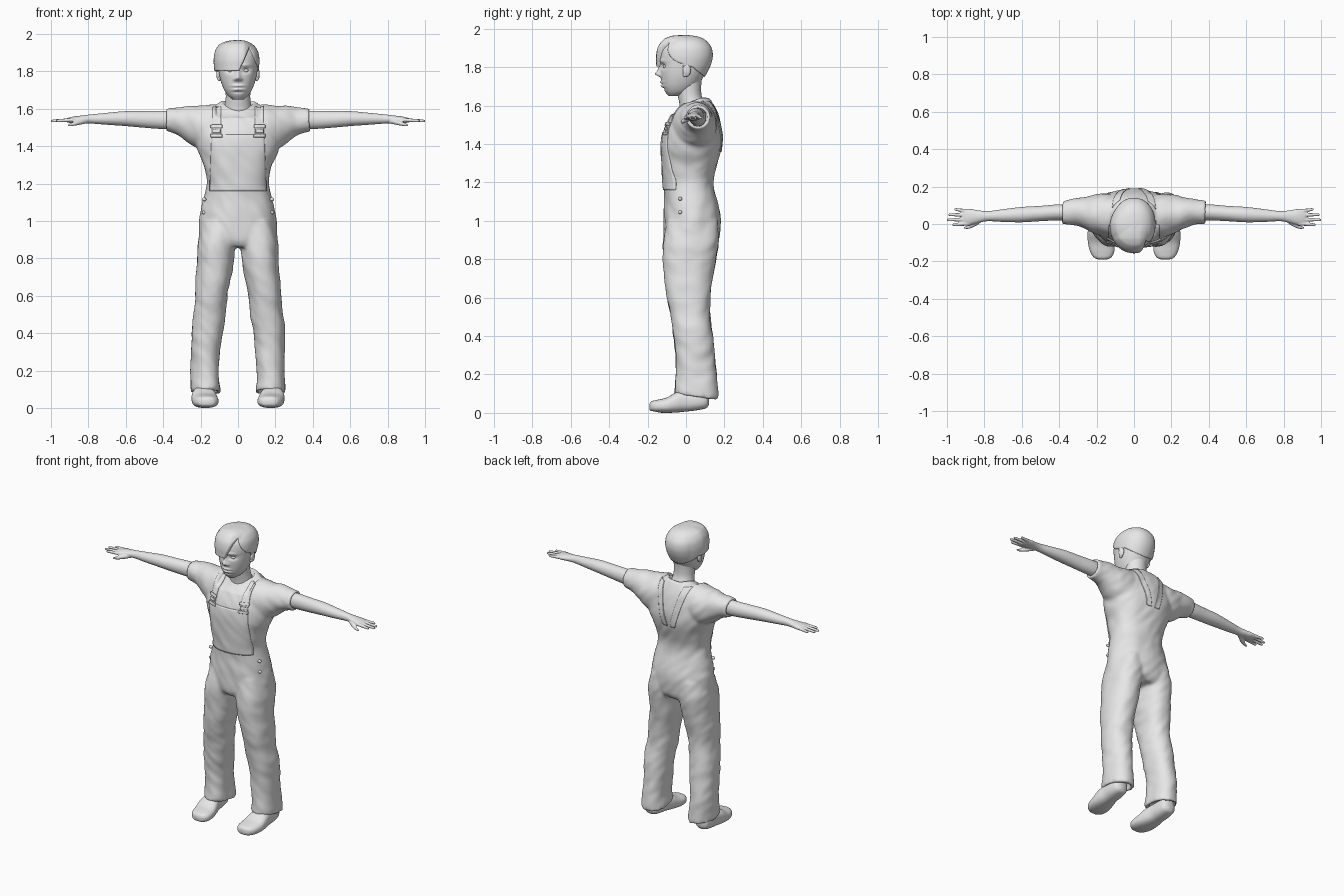
import bpy, bmesh, math
from mathutils import Vector, noise
from mathutils.bvhtree import BVHTree

if "Cube" in bpy.data.objects:
    bpy.data.objects.remove(bpy.data.objects["Cube"])

grey = bpy.data.materials.new("plain_grey")
grey.diffuse_color = (0.8, 0.8, 0.8, 1)
grey.use_nodes = True
grey.node_tree.nodes["Principled BSDF"].inputs["Base Color"].default_value = grey.diffuse_color


def clamp(t):
    return max(0.0, min(1.0, t))


def gauss(a, b=0.0):
    return math.exp(-a * a - b * b)


def resample(rings, n):
    """Smooth curve through the ring settings."""
    p = [rings[0]] + list(rings) + [rings[-1]]
    out = []
    for i in range(1, len(p) - 2):
        for k in range(n):
            t = k / n
            out.append([0.5 * (2 * b + (c - a) * t + (2 * a - 5 * b + 4 * c - d) * t * t
                               + (3 * b - a - 3 * c + d) * t ** 3)
                        for a, b, c, d in zip(*p[i - 1:i + 3])])
    return out + [list(rings[-1])]


def loft(bm, rings, axis, n=5, segs=36, power=2.0, hollow=0.0):
    """Rings are (x, y, z, radius_u, radius_v) stacked along an axis."""
    rings = resample(rings, n)
    a = "xyz".index(axis)
    u, v = [i for i in range(3) if i != a]
    if hollow:  # recessed opening at the last ring
        for step in (0, hollow):
            r = rings[-1][:]
            if not step:
                r[3] *= 0.76
                r[4] *= 0.76
            r[a] += step
            rings.append(r)
    loops = []
    for r in rings:
        loop = []
        for k in range(segs):
            t = 2 * math.pi * k / segs
            c, s = math.cos(t), math.sin(t)
            co = list(r[:3])
            co[u] += r[3] * math.copysign(abs(c) ** (2 / power), c)
            co[v] += r[4] * math.copysign(abs(s) ** (2 / power), s)
            loop.append(bm.verts.new(co))
        loops.append(loop)
    for l0, l1 in zip(loops, loops[1:]):
        for k in range(segs):
            j = (k + 1) % segs
            bm.faces.new((l0[k], l0[j], l1[j], l1[k]))
    bm.faces.new(loops[0])
    bm.faces.new(loops[-1])


def finish(bm, name, voxel=0, smooth=4):
    bmesh.ops.recalc_face_normals(bm, faces=bm.faces[:])
    me = bpy.data.meshes.new(name)
    bm.to_mesh(me)
    bm.free()
    ob = bpy.data.objects.new(name, me)
    bpy.context.collection.objects.link(ob)
    if voxel:  # fuse overlapping lofts into one skin
        m = ob.modifiers.new("fuse", 'REMESH')
        m.mode, m.voxel_size = 'VOXEL', voxel
        m = ob.modifiers.new("soften", 'SMOOTH')
        m.factor, m.iterations = 0.5, smooth
        dg = bpy.context.evaluated_depsgraph_get()
        new = bpy.data.meshes.new_from_object(ob.evaluated_get(dg))
        ob.modifiers.clear()
        ob.data = new
    ob.data.materials.clear()
    ob.data.materials.append(grey)
    ob.data.shade_smooth()
    return ob


def ball(name, loc, size):
    bm = bmesh.new()
    bmesh.ops.create_uvsphere(bm, u_segments=20, v_segments=12, radius=1)
    for v in bm.verts:
        v.co = Vector(loc) + Vector([a * b for a, b in zip(v.co, size)])
    return finish(bm, name)


def span(z, x0, x1, y0, y1):
    return ((x0 + x1) / 2, (y0 + y1) / 2, z, (x1 - x0) / 2, (y1 - y0) / 2)


# shirt and overalls: torso, sleeves and trouser legs fused together
bm = bmesh.new()
torso = [(.86, .13, -.09, .14), (.9, .2, -.112, .17), (1.0, .206, -.115, .18), (1.1, .188, -.112, .165),
         (1.2, .165, -.12, .147), (1.3, .187, -.126, .165), (1.4, .225, -.125, .186), (1.48, .228, -.112, .182),
         (1.55, .2, -.08, .168), (1.6, .145, -.045, .148), (1.64, .095, -.02, .125)]
loft(bm, [span(z, -r, r, a, b) for z, r, a, b in torso], 'z', power=2.2, hollow=-.03)
sleeve = [(.05, -.05, .14, 1.4, 1.62), (.14, -.07, .16, 1.37, 1.625), (.21, -.055, .158, 1.385, 1.612),
          (.26, -.03, .148, 1.415, 1.615), (.32, -.005, .138, 1.46, 1.607), (.388, 0, .125, 1.48, 1.6)]
leg = [(1.0, .01, .19, -.1, .165), (.9, .012, .212, -.12, .172), (.8, .022, .218, -.12, .155),
       (.7, .036, .224, -.114, .14), (.6, .056, .232, -.1, .126), (.5, .067, .24, -.08, .126),
       (.4, .083, .247, -.066, .14), (.3, .094, .25, -.058, .15), (.2, .1, .25, -.056, .157),
       (.09, .092, .252, -.062, .168)]
for s in (-1, 1):
    loft(bm, [(s * x, (a + b) / 2, (c + d) / 2, (b - a) / 2, (d - c) / 2) for x, a, b, c, d in sleeve],
         'x', hollow=-s * .04)
    rings = []
    for z, x0, x1, y0, y1 in leg:
        r = span(z, x0, x1, y0, y1)
        rings.append((s * r[0],) + r[1:])
    loft(bm, rings, 'z', power=2.25, hollow=.04)
clothes = finish(bm, "overalls_and_shirt", voxel=.01, smooth=6)

# cloth folds, dipped neckline and lower trouser hem at the heel
tmp = bmesh.new()
tmp.from_mesh(clothes.data)
tmp.normal_update()
for v in tmp.verts:
    x, y, z = v.co
    fold = .006 * noise.noise(Vector((x * 9, y * 9, z * 6)))
    fold += .004 * noise.noise(Vector((x * 18 + z * 8, y * 12, z * 16 + x * 10)))
    v.co += v.normal * fold
    if abs(x) < .12 and z > 1.55:
        v.co.z += min(0, y - .07) * .4 * clamp((z - 1.55) / .08)
    if z < .16:
        v.co.z -= (y - .02) * .12 * clamp((.16 - z) / .06)
tmp.to_mesh(clothes.data)
surface = BVHTree.FromBMesh(tmp)
tmp.free()


def panel(name, top, bottom, side, lift=.001, nx=8, nz=30):
    """Cloth strip laid on the body; top and bottom are (z, x0, x1)."""
    bm = bmesh.new()
    bmesh.ops.create_grid(bm, x_segments=nx, y_segments=nz, size=1)
    lost = []
    for v in bm.verts:
        a, b = (v.co.x + 1) / 2, (v.co.y + 1) / 2
        z, x0, x1 = [p + (q - p) * b for p, q in zip(bottom, top)]
        x = x0 + (x1 - x0) * a
        hit = surface.ray_cast(Vector((x, side, z)), Vector((0, -side, 0)).normalized())[0]
        if hit and hit.y * side > -.01:
            v.co = (x, hit.y + math.copysign(lift, side), z)
        else:
            lost.append(v)
    bmesh.ops.delete(bm, geom=lost, context='VERTS')
    ob = finish(bm, name)
    m = ob.modifiers.new("thickness", 'SOLIDIFY')
    m.thickness, m.offset = .007, 0


# bib, shoulder straps, buckles, hip buttons
panel("bib", (1.46, -.14, .14), (1.16, -.15, .15), -.4, nx=30)
for s in (-1, 1):
    panel("front_strap", (1.61, s * .09, s * .135), (1.45, s * .092, s * .137), -.4)
    panel("back_strap", (1.62, s * .075, s * .115), (1.36, s * .01, s * .045), .4)
    for z, w in ((1.505, .03), (1.48, .02), (1.455, .03)):
        panel("buckle_bar", (z + .008, s * .115 - w, s * .115 + w), (z - .008, s * .115 - w, s * .115 + w),
              -.4, lift=.009, nz=4)
    for z in (1.115, 1.045):
        ball("hip_button", (s * .181, -.03, z), (.012, .01, .01))

# arms with hands
arm = [(.3, .06, 1.54, .045, .05), (.4, .062, 1.54, .043, .049), (.5, .056, 1.543, .041, .045),
       (.6, .05, 1.547, .041, .04), (.7, .045, 1.546, .034, .032), (.78, .042, 1.545, .027, .025),
       (.83, .04, 1.543, .033, .021), (.88, .038, 1.54, .043, .018), (.915, .036, 1.538, .038, .011)]
fingers = [(.002, -.004, .972), (.025, .022, 1.0), (.048, .05, .994), (.068, .078, .962)]
for s in (-1, 1):
    bm = bmesh.new()
    loft(bm, [(s * r[0],) + r[1:] for r in arm], 'x')
    for y0, y1, tip in fingers:
        path = [(.88, y0, .011), (.88 + (tip - .88) * .5, (y0 + y1) / 2, .0095), (tip - .008, y1, .0075), (tip, y1, .003)]
        loft(bm, [(s * x, y, 1.54 - .05 * (x - .88), r, r) for x, y, r in path], 'x', segs=16)
    thumb = [(.81, .028, 1.535, .014), (.85, .0, 1.526, .013), (.885, -.016, 1.517, .01), (.912, -.021, 1.511, .004)]
    loft(bm, [(s * x, y, z, r, r) for x, y, z, r in thumb], 'x', segs=16)
    finish(bm, "arm", voxel=.0045, smooth=2)

# shoes
shoe = [(-.19, .168, .032, .02, .014), (-.18, .168, .034, .045, .026), (-.15, .17, .035, .064, .033),
        (-.1, .176, .04, .07, .04), (-.05, .182, .055, .066, .053), (0, .186, .063, .056, .056),
        (.06, .188, .067, .054, .053), (.105, .188, .07, .045, .045), (.12, .188, .07, .02, .025)]
for s in (-1, 1):
    bm = bmesh.new()
    loft(bm, [(s * x, y, z, a, b) for y, x, z, a, b in shoe], 'y', power=2.5)
    for v in bm.verts:
        v.co.z = max(v.co.z, .012 * clamp((v.co.y + .02) / .14) + .012 * clamp((-.13 - v.co.y) / .06))
    finish(bm, "shoe")

# neck
bm = bmesh.new()
loft(bm, [(0, .045, 1.54, .085, .075), (0, .035, 1.6, .074, .068), (0, .02, 1.65, .066, .062),
          (0, .015, 1.7, .066, .064), (0, .02, 1.75, .066, .064)], 'z')
finish(bm, "neck")

# head with eye sockets, brow, nose, lips and chin
skull = [(1.65, .028, -.09, -.03), (1.67, .054, -.107, .02), (1.7, .074, -.122, .058), (1.74, .09, -.129, .085),
         (1.78, .1, -.133, .108), (1.82, .106, -.133, .126), (1.86, .109, -.134, .134), (1.9, .103, -.124, .127),
         (1.935, .081, -.094, .1), (1.955, .05, -.055, .065), (1.963, .012, -.01, .02)]
skull = [span(z, -r, r, a, b) for z, r, a, b in skull]
bm = bmesh.new()
loft(bm, skull, 'z', n=9, segs=120, power=2.15)
for v in bm.verts:
    x, y, z = v.co
    if y < -.03:
        a = abs(x)
        dy = .013 * gauss((a - .042) / .022, (z - 1.805) / .014)
        dy -= .006 * gauss((a - .04) / .03, (z - 1.832) / .01)
        dy -= .027 * gauss(x / .014, (z - 1.765) / .014) + .012 * gauss(x / .01, (z - 1.79) / .02)
        dy -= .009 * gauss((a - .016) / .01, (z - 1.757) / .009)
        dy -= .010 * gauss(x / .028, (z - 1.722) / .007) + .010 * gauss(x / .024, (z - 1.702) / .007)
        dy += .004 * gauss(x / .032, (z - 1.712) / .004) + .005 * gauss(x / .03, (z - 1.688) / .006)
        v.co.y += dy
finish(bm, "head")
for s in (-1, 1):
    ball("eye", (s * .04, -.108, 1.804), (.016, .012, .010))
    ball("ear", (s * .104, .004, 1.785), (.012, .021, .034))
    ball("ear_lobe", (s * .101, -.004, 1.762), (.010, .012, .014))

# short hair with a swept fringe
bm = bmesh.new()
loft(bm, skull, 'z', n=9, segs=120, power=2.15)
bmesh.ops.delete(bm, geom=[v for v in bm.verts if v.co.z < 1.7], context='VERTS')
for v in bm.verts:
    x, y, z = v.co
    if y < -.02:
        edge = 1.803 if x < .01 else min(1.808 + (x - .01) * 2.3, 1.925 - (x - .06) * 2.4)
    else:
        edge = 1.8 - max(0, y - .03) * .8
    m = clamp((z - edge) / .008 + .5)
    m = m * m * (3 - 2 * m)
    thick = .006 + .016 * clamp(-x / .1) * clamp((.08 - y) / .08)
    thick = max(thick, .006 + .016 * clamp((.07 - x) / .04) * clamp(-y / .07))
    thick *= 1 - .5 * clamp((z - 1.93) / .03)
    v.co += (v.co - Vector((0, 0, 1.82))).normalized() * (thick * m - .025 * (1 - m))
finish(bm, "hair")
